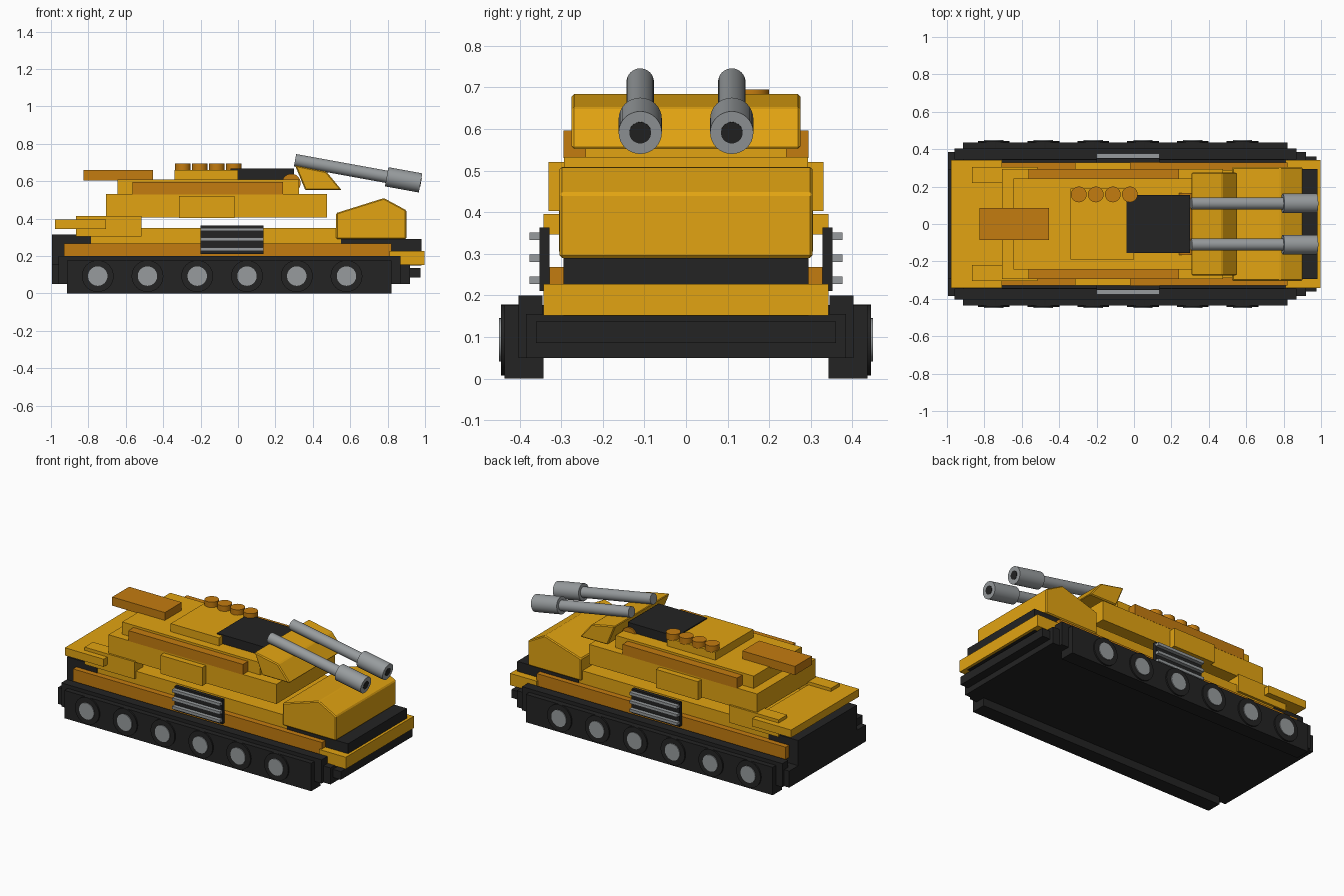
import bpy, bmesh, math
from mathutils import Vector

cube = bpy.data.objects.get("Cube")
if cube:
    bpy.data.objects.remove(cube, do_unlink=True)


def material(name, rgb):
    m = bpy.data.materials.new(name)
    m.use_nodes = True
    m.diffuse_color = (*rgb, 1)
    bsdf = next(n for n in m.node_tree.nodes if n.type == "BSDF_PRINCIPLED")
    bsdf.inputs["Base Color"].default_value = (*rgb, 1)
    bsdf.inputs["Roughness"].default_value = 0.6
    return m


YELLOW = material("armour_yellow", (0.76, 0.37, 0.006))
ORANGE = material("dark_orange", (0.55, 0.2, 0.005))
BLACK = material("matte_black", (0.017, 0.017, 0.017))
GREY = material("steel_grey", (0.31, 0.33, 0.34))


def finish(name, bm, mat, smooth=False):
    bmesh.ops.recalc_face_normals(bm, faces=bm.faces[:])
    mesh = bpy.data.meshes.new(name)
    bm.to_mesh(mesh)
    bm.free()
    mesh.materials.append(mat)
    obj = bpy.data.objects.new(name, mesh)
    bpy.context.collection.objects.link(obj)
    if smooth:
        bpy.ops.object.select_all(action="DESELECT")
        obj.select_set(True)
        bpy.context.view_layer.objects.active = obj
        bpy.ops.object.shade_smooth_by_angle(angle=math.radians(35))
    return obj


def box(name, mat, x, y, z):
    """Box from (min, max) pairs on each axis."""
    bm = bmesh.new()
    bmesh.ops.create_cube(bm, size=1)
    for v in bm.verts:
        v.co = [r[0] if c < 0 else r[1] for c, r in zip(v.co, (x, y, z))]
    return finish(name, bm, mat)


def centred(name, mat, x, half, z):
    return box(name, mat, x, (-half, half), z)


def pair(name, mat, x, y, z):
    """Mirrored boxes on both sides; y is inner, outer."""
    box(name + "_near", mat, x, (-y[1], -y[0]), z)
    box(name + "_far", mat, x, y, z)


def prism(name, mat, profile, half):
    """Side profile in x, z extruded across y with softened edges."""
    bm = bmesh.new()
    face = bm.faces.new([bm.verts.new((x, -half, z)) for x, z in profile])
    new = bmesh.ops.extrude_face_region(bm, geom=[face])["geom"]
    bmesh.ops.translate(bm, vec=(0, 2 * half, 0),
                        verts=[g for g in new if isinstance(g, bmesh.types.BMVert)])
    obj = finish(name, bm, mat)
    bevel = obj.modifiers.new("Bevel", "BEVEL")
    bevel.width = 0.006
    bevel.segments = 1


def rod(name, mat, start, end, radius, sides=32):
    a, b = Vector(start), Vector(end)
    bm = bmesh.new()
    bmesh.ops.create_cone(bm, cap_ends=True, segments=sides, radius1=radius,
                          radius2=radius, depth=(b - a).length)
    obj = finish(name, bm, mat, smooth=True)
    obj.location = (a + b) / 2
    obj.rotation_euler = (b - a).to_track_quat("Z", "Y").to_euler()


# Running gear
pair("track", BLACK, (-0.915, 0.82), (0.342, 0.436), (0, 0.177))
pair("track_guard", BLACK, (-0.96, 0.87), (0.345, 0.403), (0.05, 0.2))
centred("lower_hull", BLACK, (-0.995, 0.92), 0.385, (0.05, 0.155))
centred("nose_bar", BLACK, (0.9, 0.975), 0.36, (0.085, 0.137))
for side, s in (("near", -1), ("far", 1)):
    for i in range(6):
        x = -0.75 + i * 0.266
        rod(f"wheel_{side}_{i + 1}", BLACK, (x, s * 0.4, 0.093), (x, s * 0.445, 0.093), 0.085)
        rod(f"hub_{side}_{i + 1}", GREY, (x, s * 0.4, 0.093), (x, s * 0.45, 0.093), 0.052)

# Upper hull
centred("upper_hull", YELLOW, (-0.785, 0.6), 0.29, (0.15, 0.35))
centred("front_deck", BLACK, (0.55, 0.98), 0.295, (0.15, 0.29))
centred("rear_deck", BLACK, (-0.995, -0.785), 0.295, (0.15, 0.315))
centred("front_plate", YELLOW, (0.81, 0.997), 0.342, (0.152, 0.227))
pair("side_strip", ORANGE, (-0.93, 0.82), (0.28, 0.328), (0.19, 0.268))
prism("front_cabin", YELLOW, [(0.525, 0.29), (0.9, 0.29), (0.9, 0.445),
                              (0.78, 0.51), (0.525, 0.43)], 0.304)

# Side grilles
pair("grille_panel", BLACK, (-0.2, 0.135), (0.328, 0.352), (0.21, 0.363))
for i in range(3):
    z = 0.236 + i * 0.053
    pair(f"grille_bar_{i + 1}", GREY, (-0.2, 0.135), (0.35, 0.376), (z - 0.009, z + 0.009))

# Turret
centred("rear_plate", YELLOW, (-0.978, -0.705), 0.342, (0.346, 0.395))
pair("rear_block", YELLOW, (-0.865, -0.515), (0.22, 0.305), (0.305, 0.415))
centred("turret_base", YELLOW, (-0.705, 0.475), 0.293, (0.407, 0.532))
pair("turret_side_box", YELLOW, (-0.315, -0.02), (0.28, 0.33), (0.403, 0.52))
pair("turret_side_strip", ORANGE, (-0.565, 0.24), (0.235, 0.294), (0.53, 0.596))
centred("turret_upper", YELLOW, (-0.645, 0.325), 0.242, (0.53, 0.61))
centred("turret_roof", YELLOW, (-0.34, 0.0), 0.19, (0.605, 0.661))
centred("roof_hatch", BLACK, (-0.04, 0.3), 0.155, (0.605, 0.667))
centred("rear_bin", ORANGE, (-0.825, -0.455), 0.085, (0.605, 0.66))
rod("gun_pivot", ORANGE, (0.285, -0.165, 0.59), (0.285, 0.165, 0.59), 0.05)
for i in range(4):
    x = -0.295 + i * 0.091
    rod(f"roof_disc_{i + 1}", ORANGE, (x, 0.158, 0.655), (x, 0.158, 0.695), 0.042)

# Gun shield and twin guns
prism("gun_shield", YELLOW, [(0.36, 0.552), (0.555, 0.552), (0.472, 0.652),
                             (0.305, 0.685)], 0.275)
breech, muzzle = Vector((0.305, 0, 0.713)), Vector((0.976, 0, 0.591))
for side, y in (("near", -0.11), ("far", 0.11)):
    off = Vector((0, y, 0))
    collar = breech.lerp(muzzle, 0.73)
    rod(f"gun_barrel_{side}", GREY, breech + off, collar + off, 0.033)
    rod(f"gun_muzzle_{side}", GREY, collar + off, muzzle + off, 0.052)
    rod(f"gun_bore_{side}", BLACK, collar + off, breech.lerp(muzzle, 1.003) + off, 0.026)
